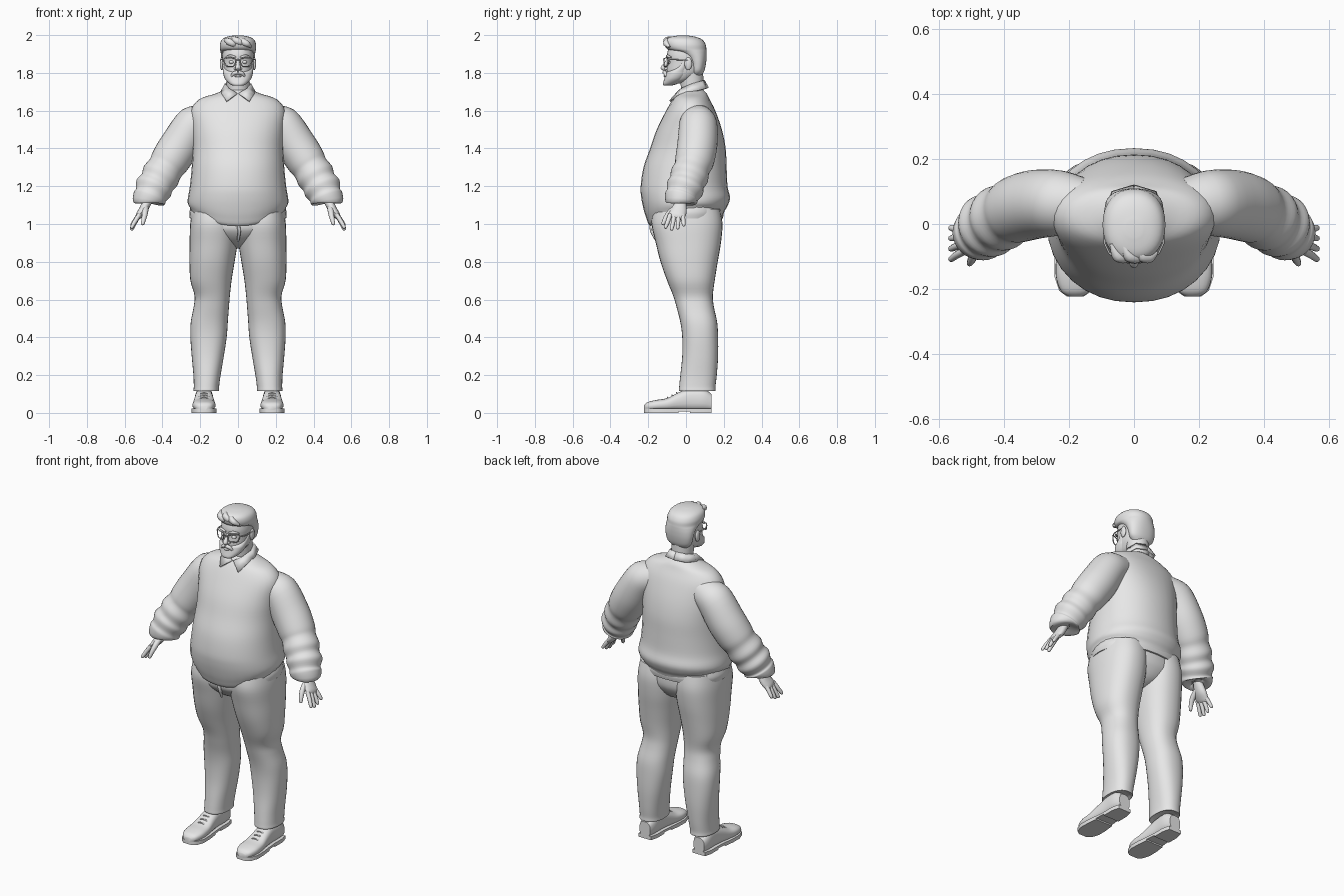
import bpy, bmesh, math
from mathutils import Vector

if "Cube" in bpy.data.objects:
    bpy.data.objects.remove(bpy.data.objects["Cube"], do_unlink=True)

grey = bpy.data.materials.new("plain light grey")
grey.use_nodes = True
grey.diffuse_color = (0.8, 0.8, 0.8, 1)
grey.node_tree.nodes["Principled BSDF"].inputs["Base Color"].default_value = (0.8, 0.8, 0.8, 1)


def finish(name, bm, mirror=False, thick=0):
    bmesh.ops.recalc_face_normals(bm, faces=bm.faces)
    mesh = bpy.data.meshes.new(name)
    bm.to_mesh(mesh)
    bm.free()
    ob = bpy.data.objects.new(name, mesh)
    bpy.context.collection.objects.link(ob)
    mesh.materials.append(grey)
    if thick:
        mod = ob.modifiers.new("thickness", "SOLIDIFY")
        mod.thickness, mod.offset = thick, 0
    if mirror:
        ob.modifiers.new("other_side", "MIRROR")
    bpy.ops.object.select_all(action="DESELECT")
    ob.select_set(True)
    bpy.context.view_layer.objects.active = ob
    bpy.ops.object.shade_smooth_by_angle(angle=math.radians(45))
    return ob


def blend(a, b, c, d, t):
    return 0.5 * (2 * b + (c - a) * t + (2 * a - 5 * b + 4 * c - d) * t * t
                  + (3 * b - a - 3 * c + d) * t ** 3)


def loft(name, rings, mirror=False, sides=32, power=2, steps=4):
    """Smooth skin over rings of (centre, half axis u, half axis v, side rise)."""
    flat = [[*c, *u, *v, r] for c, u, v, r in rings]
    n = len(flat)
    smooth = []
    for i in range(n - 1):
        four = [flat[max(i - 1, 0)], flat[i], flat[i + 1], flat[min(i + 2, n - 1)]]
        smooth += [[blend(*q, s / steps) for q in zip(*four)] for s in range(steps)]
    smooth.append(flat[-1])
    bm = bmesh.new()
    loops = []
    for f in smooth:
        c, u, v = Vector(f[:3]), Vector(f[3:6]), Vector(f[6:9])
        loop = []
        for k in range(sides):
            a = math.tau * k / sides
            x, y = math.cos(a), math.sin(a)
            px = math.copysign(abs(x) ** (2 / power), x)
            py = math.copysign(abs(y) ** (2 / power), y)
            loop.append(bm.verts.new(c + u * px + v * py + Vector((0, 0, f[9] * x * x))))
        loops.append(loop)
    for a, b in zip(loops, loops[1:]):
        for k in range(sides):
            j = (k + 1) % sides
            bm.faces.new((a[k], a[j], b[j], b[k]))
    bm.faces.new(loops[0])
    bm.faces.new(loops[-1])
    return finish(name, bm, mirror)


def stack(name, rows, **kw):
    """Level rings from rows of z, x min, x max, y front, y back, tilt, rise."""
    rings = []
    for z, x0, x1, y0, y1, *extra in rows:
        tilt, rise = extra or (0, 0)
        rings.append((((x0 + x1) / 2, (y0 + y1) / 2, z), ((x1 - x0) / 2, 0, 0),
                      (0, (y1 - y0) / 2, tilt), rise))
    return loft(name, rings, **kw)


def even(rows):
    return [(z, -w, w, *rest) for z, w, *rest in rows]


def tube(name, points, radii, axis=(0, 1, 0), **kw):
    """Tube along points; each radius is a number or an (across, along axis) pair."""
    pts = [Vector(p) for p in points]
    rings = []
    for i, p in enumerate(pts):
        t = (pts[min(i + 1, len(pts) - 1)] - pts[max(i - 1, 0)]).normalized()
        u = Vector(axis).cross(t).normalized()
        ru, rv = radii[i] if isinstance(radii[i], tuple) else (radii[i], radii[i])
        rings.append((p, u * ru, t.cross(u) * rv, 0))
    return loft(name, rings, **kw)


def ball(name, centre, size, mirror=False):
    bm = bmesh.new()
    bmesh.ops.create_uvsphere(bm, u_segments=16, v_segments=10, radius=1)
    for v in bm.verts:
        v.co = Vector(centre) + v.co * Vector(size)
    return finish(name, bm, mirror)


# Sweater with folded hem
stack("sweater_body", even([
    (1.71, .07, -.025, .09), (1.69, .12, -.045, .11), (1.66, .205, -.07, .125),
    (1.60, .25, -.105, .155), (1.5, .245, -.155, .19), (1.4, .24, -.19, .21),
    (1.3, .245, -.225, .215), (1.2, .255, -.24, .22), (1.14, .265, -.237, .233),
    (1.09, .266, -.225, .222, .01, .02), (1.05, .256, -.21, .205, .02, .04),
    (1.015, .242, -.19, .19, .025, .055), (1.035, .2, -.15, .15, .025, .055)]), power=2.15)

# Sleeves with soft creases and gathered cuffs
tube("sleeves", [(.15, .06, 1.56), (.23, .065, 1.53), (.305, .06, 1.42), (.36, .045, 1.335),
                 (.385, .032, 1.295), (.41, .018, 1.255), (.428, .005, 1.22), (.447, -.005, 1.19),
                 (.46, -.02, 1.155), (.47, -.026, 1.135), (.478, -.032, 1.11), (.47, -.026, 1.13)],
     [.08, .1, .106, .103, .095, .102, .093, .1, .086, .088, .07, .03], mirror=True)

# Hands
tube("palms", [(.47, -.026, 1.15), (.482, -.028, 1.115), (.502, -.037, 1.075),
               (.524, -.048, 1.045), (.532, -.052, 1.03)],
     [(.026, .03), (.024, .03), (.023, .042), (.018, .044), (.01, .038)], mirror=True, sides=16)
for i, finger in enumerate(("index", "middle", "ring", "little")):
    y, tip = -.083 + .022 * i, -.108 + .032 * i
    drop = (.062, .072, .066, .05)[i]
    tube(finger + "_fingers", [(.522, y, 1.05), (.545, (y + tip) / 2, 1.045 - drop / 2),
                               (.562, tip, 1.045 - drop), (.566, tip, 1.038 - drop)],
         [.012, .0115, .009, .003], mirror=True, sides=10)
tube("thumbs", [(.49, -.045, 1.09), (.492, -.085, 1.06), (.498, -.108, 1.03), (.505, -.122, 1.0),
                (.506, -.124, .995)], [.018, .016, .013, .009, .003],
     axis=(1, 0, 0), mirror=True, sides=10)

# Trousers
stack("trouser_legs", [
    (1.08, .0, .24, -.17, .18), (1.0, -.005, .253, -.182, .193), (.9, .002, .256, -.16, .185),
    (.8, .018, .257, -.135, .168), (.7, .034, .252, -.1, .152), (.62, .043, .23, -.068, .142),
    (.56, .048, .235, -.05, .148), (.48, .054, .25, -.03, .165), (.4, .06, .252, -.02, .17),
    (.3, .075, .245, -.02, .17), (.2, .092, .236, -.03, .163), (.14, .1, .234, -.036, .156),
    (.115, .102, .234, -.036, .155), (.125, .12, .21, -.01, .13)], mirror=True, power=2.3)
stack("trouser_seat", even([(1.1, .225, -.16, .18), (1.0, .24, -.18, .185), (.95, .2, -.165, .17),
                            (.9, .1, -.11, .13), (.87, .03, -.03, .06)]), power=2.2)
stack("waistband", even([(1.03, .255, -.185, .195), (1.06, .258, -.18, .2),
                         (1.09, .25, -.17, .195)]), power=2.2)
tube("fly_seam", [(0, -.186, 1.0), (.006, -.18, .96), (.0, -.155, .91)], [.008, .009, .006], sides=8)

# Shoes: upper, sole and heel, laces
shoe = [(-.222, .022, .04), (-.205, .045, .056), (-.16, .06, .068), (-.1, .059, .078),
        (-.04, .052, .108), (.02, .047, .13), (.09, .047, .13), (.135, .036, .1)]
loft("shoe_uppers", [((.18, y, .012 + h / 2 - .006), (w, 0, 0), (0, 0, h / 2 - .006), 0)
                     for y, w, h in shoe], mirror=True, sides=24, power=2.6)
outline = [(.18 + w + .005, y) for y, w, h in shoe] + [(.18 - w - .005, y) for y, w, h in shoe[::-1]]


def slab(name, points, z0, z1):
    bm = bmesh.new()
    face = bm.faces.new([bm.verts.new((x, y, z0)) for x, y in points])
    top = bmesh.ops.extrude_face_region(bm, geom=[face])["geom"]
    for v in (g for g in top if isinstance(g, bmesh.types.BMVert)):
        v.co.z = z1
    finish(name, bm, True)


slab("shoe_soles", outline, .008, .022)
slab("shoe_heels", [p for p in outline if p[1] > 0], 0, .02)
slab("sole_treads", [p for p in outline if p[1] < -.03], 0, .012)
for i in range(3):
    y, z = -.095 + .024 * i, .08 + .012 * i
    tube(f"shoe_lace_{i + 1}", [(.15, y, z - .008), (.18, y - .003, z + .002), (.21, y, z - .008)],
         [.004] * 3, mirror=True, sides=8)

# Shirt collar, open at the throat
bm = bmesh.new()
edge = [((.004, -.05, 1.69), (.06, -.085, 1.65)), ((.045, -.025, 1.715), (.084, -.04, 1.685)),
        ((.066, .03, 1.74), (.088, .03, 1.70)), ((.05, .078, 1.755), (.066, .098, 1.715)),
        ((0, .094, 1.76), (0, .117, 1.72))]
pairs = [[bm.verts.new(p) for p in pair] for pair in edge]
for (a, b), (c, d) in zip(pairs, pairs[1:]):
    bm.faces.new((a, b, d, c))
finish("shirt_collar", bm, True, .01)

# Neck and head
tube("neck", [(0, .035, 1.66), (0, .033, 1.73), (0, .025, 1.82)], [.058, .06, .065])
stack("head", even([(1.745, .03, -.095, -.03), (1.76, .055, -.1, .02), (1.79, .07, -.102, .07),
                    (1.82, .077, -.102, .09), (1.86, .081, -.098, .098), (1.9, .082, -.1, .1),
                    (1.95, .07, -.08, .085), (1.97, .03, -.03, .04)]), power=2.2)
stack("beard", even([(1.732, .025, -.118, -.08), (1.742, .045, -.122, -.045),
                     (1.765, .067, -.116, -.01), (1.79, .077, -.109, .015),
                     (1.805, .079, -.1, .02), (1.83, .082, -.06, .02),
                     (1.86, .084, -.03, .018)]), power=2.3)
tube("moustache", [(0, -.114, 1.803), (.022, -.11, 1.797), (.038, -.1, 1.778)],
     [.011, .01, .005], mirror=True, sides=10)
ball("lower_lip", (0, -.112, 1.783), (.018, .007, .006))
tube("nose", [(0, -.094, 1.87), (0, -.106, 1.85), (0, -.121, 1.825), (0, -.106, 1.814)],
     [.008, .01, .014, .008], sides=12)
ball("nostrils", (.012, -.104, 1.822), (.009, .011, .008), True)
ball("eyes", (.035, -.088, 1.857), (.014, .012, .009), True)
ball("ears", (.086, .012, 1.848), (.01, .02, .034), True)
tube("eyebrows", [(.012, -.101, 1.882), (.04, -.099, 1.89), (.065, -.08, 1.882)],
     [.005, .007, .004], mirror=True, sides=8)

# Hair: cropped back and a swept front
stack("hair", even([(1.785, .05, .03, .082), (1.81, .075, .025, .097), (1.85, .085, .018, .106),
                    (1.885, .089, -.005, .109), (1.91, .092, -.05, .109), (1.925, .095, -.098, .108),
                    (1.95, .096, -.112, .104), (1.975, .086, -.108, .087),
                    (1.99, .062, -.085, .055), (1.998, .025, -.04, .01)]), power=2.2)
for i, (x, dx, z) in enumerate([(-.05, .045, 1.962), (-.015, .05, 1.97), (.025, .045, 1.962)]):
    tube(f"hair_lock_{i + 1}", [(x + dx, -.088, z - .025), (x + dx / 2, -.104, z - .008),
                                (x, -.098, z + .004), (x - .02, -.06, z + .016)],
         [.006, .016, .018, .006], axis=(0, 0, 1), sides=10)


# Glasses
def wire(name, points, closed):
    curve = bpy.data.curves.new(name, "CURVE")
    curve.dimensions, curve.bevel_depth, curve.bevel_resolution = "3D", .0032, 1
    spline = curve.splines.new("POLY")
    spline.points.add(len(points) - 1)
    for p, co in zip(spline.points, points):
        p.co = (*co, 1)
    spline.use_cyclic_u = closed
    curve.materials.append(grey)
    bpy.context.collection.objects.link(bpy.data.objects.new(name, curve))


for side, s in (("left", 1), ("right", -1)):
    rim = [(.012, 1.868), (.018, 1.877), (.07, 1.879), (.076, 1.87),
           (.068, 1.842), (.058, 1.835), (.026, 1.835), (.016, 1.843)]
    wire(side + "_glasses_rim", [(s * x, -.118 + 5 * x * x, z) for x, z in rim], True)
    wire(side + "_glasses_arm", [(s * .076, -.09, 1.87), (s * .09, -.06, 1.87), (s * .092, .01, 1.868)], False)
wire("glasses_bridge", [(-.012, -.117, 1.866), (0, -.12, 1.869), (.012, -.117, 1.866)], False)
